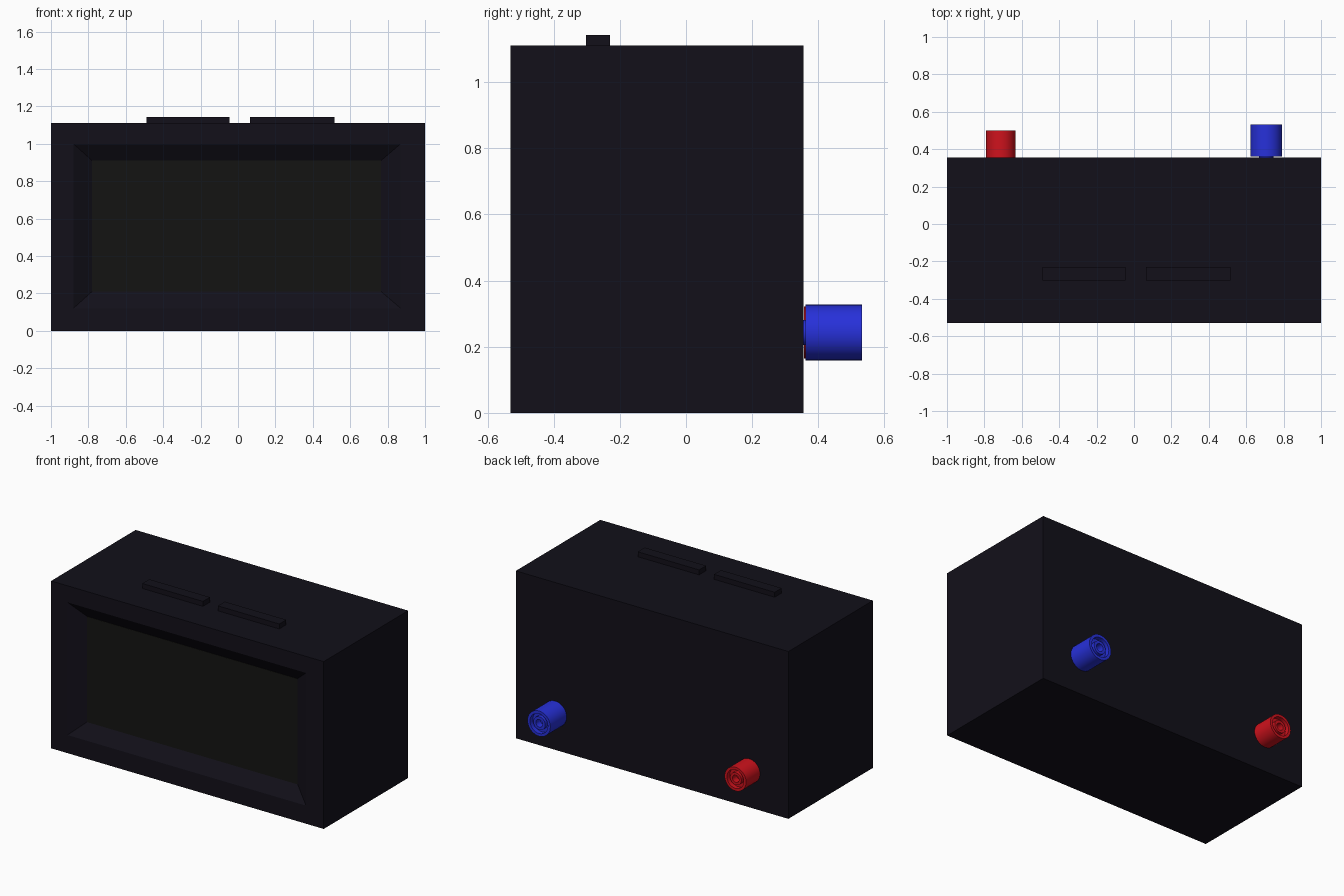
import bpy, bmesh, math
from mathutils import Vector

if "Cube" in bpy.data.objects:
    bpy.data.objects.remove(bpy.data.objects["Cube"])


def material(name, rgb):
    m = bpy.data.materials.new(name)
    m.diffuse_color = (*rgb, 1)
    m.use_nodes = True
    m.node_tree.nodes["Principled BSDF"].inputs["Base Color"].default_value = m.diffuse_color
    return m


CASE = material("case_black", (0.006, 0.005, 0.010))
GRILLE = material("grille_black", (0.007, 0.007, 0.006))
BLUE = material("blue", (0.02, 0.03, 0.70))
RED = material("red", (0.62, 0.006, 0.012))


def finish(bm, name, mat):
    bmesh.ops.recalc_face_normals(bm, faces=bm.faces)
    me = bpy.data.meshes.new(name)
    bm.to_mesh(me)
    bm.free()
    me.materials.append(mat)
    ob = bpy.data.objects.new(name, me)
    bpy.context.collection.objects.link(ob)
    return ob


def loft(name, rects, mat):
    """Join rectangles (x0, x1, z0, z1, y) in order and cap both ends."""
    bm = bmesh.new()
    rings = []
    for x0, x1, z0, z1, y in rects:
        rings.append([bm.verts.new((x, y, z))
                      for x, z in ((x0, z0), (x1, z0), (x1, z1), (x0, z1))])
    for a, b in zip(rings, rings[1:]):
        for i in range(4):
            j = (i + 1) % 4
            bm.faces.new((a[i], a[j], b[j], b[i]))
    bm.faces.new(rings[0])
    bm.faces.new(rings[-1])
    return finish(bm, name, mat)


def lathe_y(name, profile, x, z, mat, steps=40):
    """Spin a (radius, y) profile around an axis along y."""
    bm = bmesh.new()
    verts = [bm.verts.new((x + r, y, z)) for r, y in profile]
    edges = [bm.edges.new(p) for p in zip(verts, verts[1:])]
    bmesh.ops.spin(bm, geom=verts + edges, cent=Vector((x, 0, z)),
                   axis=(0, 1, 0), angle=math.tau, steps=steps)
    bmesh.ops.remove_doubles(bm, verts=bm.verts, dist=1e-5)
    ob = finish(bm, name, mat)
    bpy.context.view_layer.objects.active = ob
    ob.select_set(True)
    bpy.ops.object.shade_smooth_by_angle(angle=math.radians(35))
    ob.select_set(False)
    return ob


FRONT, BACK, TOP = -0.53, 0.355, 1.11

# Case with a sloping recess in the front
loft("case", [(-1, 1, 0, TOP, BACK),
              (-1, 1, 0, TOP, FRONT),
              (-0.88, 0.87, 0.12, 1.0, FRONT),
              (-0.78, 0.765, 0.21, 0.91, FRONT + 0.062)], CASE)

# Flat panel at the bottom of the recess
loft("front_panel", [(-0.78, 0.765, 0.21, 0.91, FRONT + 0.06),
                     (-0.78, 0.765, 0.21, 0.91, FRONT + 0.07)], GRILLE)

# Two long bars on top
for side, x0, x1 in (("left", -0.49, -0.045), ("right", 0.065, 0.515)):
    loft(side + "_top_bar", [(x0, x1, TOP - 0.01, TOP + 0.033, -0.303),
                             (x0, x1, TOP - 0.01, TOP + 0.033, -0.23)], CASE)


# Rear terminals: hollow barrel with a ring-shaped core
def terminal(name, x, z, radius, y0, y1, mat):
    r = radius
    profile = [(0, BACK - 0.005), (0.45 * r, BACK - 0.005), (0.45 * r, y0),
               (r, y0), (r, y1), (0.78 * r, y1), (0.78 * r, y1 - 0.03),
               (0.52 * r, y1 - 0.03), (0.52 * r, y1 - 0.004),
               (0.3 * r, y1 - 0.004), (0.3 * r, y1 - 0.05), (0, y1 - 0.05)]
    lathe_y(name, profile, x, z, mat)


terminal("blue_terminal", 0.707, 0.243, 0.084, 0.361, 0.532, BLUE)
terminal("red_terminal", -0.713, 0.243, 0.079, 0.356, 0.501, RED)
